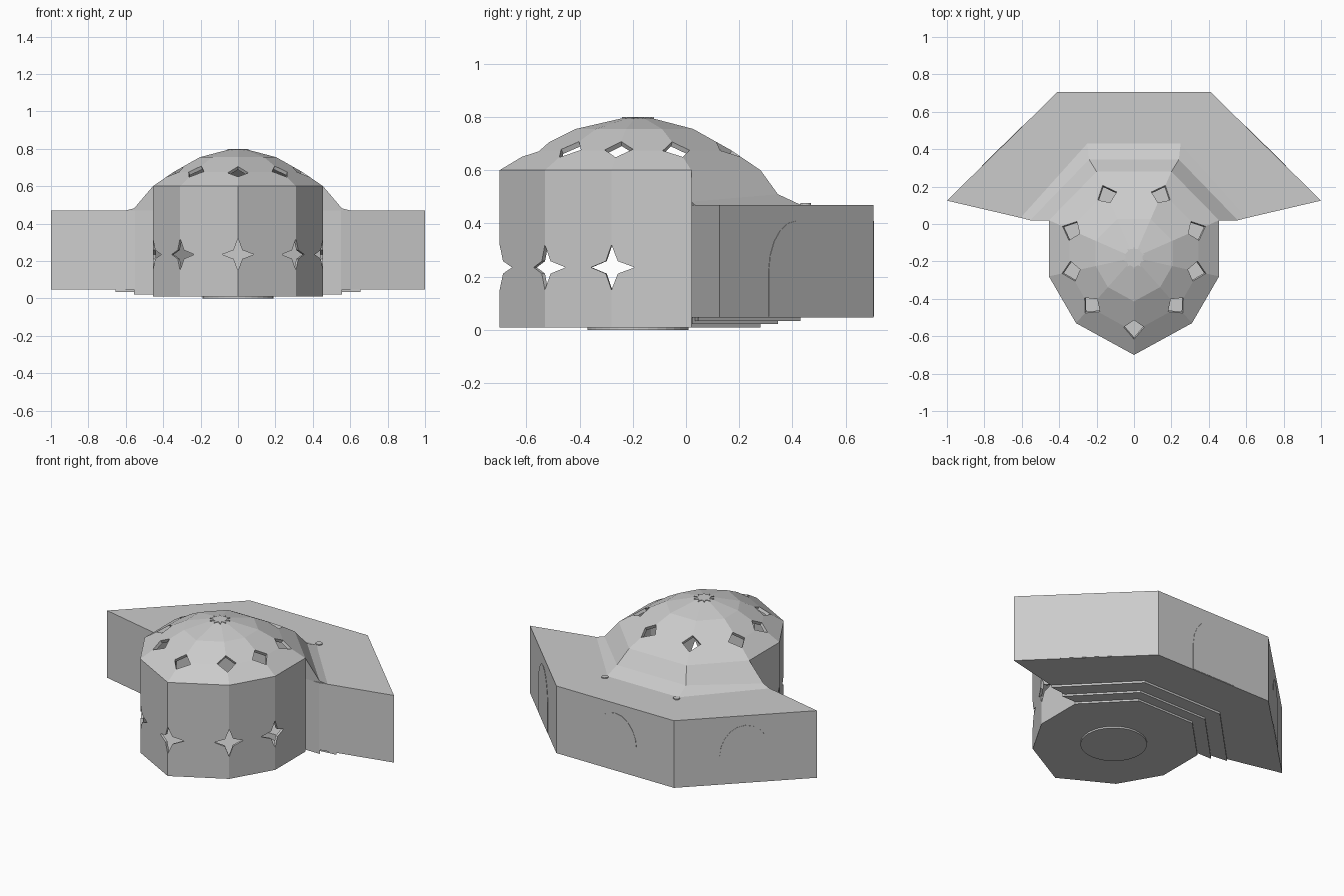
import bpy, bmesh, math
from mathutils import Vector, Matrix

if "Cube" in bpy.data.objects:
    bpy.data.objects.remove(bpy.data.objects["Cube"], do_unlink=True)

stone = bpy.data.materials.new("grey_stone")
stone.use_nodes = True
stone.diffuse_color = (0.6, 0.6, 0.6, 1)
stone.node_tree.nodes["Principled BSDF"].inputs["Base Color"].default_value = (0.6, 0.6, 0.6, 1)

CENTRE = Vector((0, -0.18, 0))


def finish(bm, name):
    bmesh.ops.recalc_face_normals(bm, faces=bm.faces)
    mesh = bpy.data.meshes.new(name)
    bm.to_mesh(mesh)
    bm.free()
    mesh.materials.append(stone)
    obj = bpy.data.objects.new(name, mesh)
    bpy.context.collection.objects.link(obj)
    return obj


def loft(name, sections, closed_path=False):
    """Skin equal-length closed loops and cap both ends."""
    bm = bmesh.new()
    rows = [[bm.verts.new(p) for p in s] for s in sections]
    n = len(rows[0])
    for a, b in zip(rows, rows[1:]):
        for i in range(n):
            j = (i + 1) % n
            bm.faces.new((a[i], a[j], b[j], b[i]))
    bm.faces.new(rows[0])
    bm.faces.new(rows[-1])
    return finish(bm, name)


def prism(name, outline, z0, z1, matrix=Matrix()):
    return loft(name, [[matrix @ Vector((x, y, z)) for x, y in outline] for z in (z0, z1)])


def mirrored(half):
    """Complete a half outline that runs from +x towards the centre line."""
    return half + [(-x, y) for x, y in reversed(half)]


def star(points, outer, inner):
    return [((outer, inner)[k % 2] * math.sin(math.pi * k / points),
             (outer, inner)[k % 2] * math.cos(math.pi * k / points)) for k in range(2 * points)]


def facing(origin, normal):
    """Local z along normal, local y as close to up as possible."""
    z = normal.normalized()
    x = Vector((0, 0, 1)).cross(z).normalized()
    rot = Matrix((x, z.cross(x), z)).transposed().to_4x4()
    return Matrix.Translation(origin) @ rot


# Tower: nine-sided drum with a faceted dome
side = [(0.31, -0.53), (0.455, -0.28), (0.455, 0.02), (0.2, 0.28)]
plan = [(0, -0.70)] + mirrored(side)
rings = [(1, 0.01), (1, 0.6), (0.76, 0.675), (0.45, 0.755), (0.1, 0.797)]
tower = loft("domed_tower", [
    [CENTRE + (Vector((x, y, 0)) - CENTRE) * t + Vector((0, 0, z)) for x, y in plan]
    for t, z in rings])
shell = tower.modifiers.new("wall_thickness", "SOLIDIFY")
shell.thickness = 0.02
shell.offset = -1

# Window cutters: diamonds round the dome, four-pointed stars on the drum corners
cutters = bpy.data.collections.new("window_cutters")
bpy.context.scene.collection.children.link(cutters)
diamond = [(0, 0.065), (0.055, 0.015), (0, -0.05), (-0.055, 0.015)]


def add_cutter(name, outline, origin, normal):
    cut = prism(name, outline, -0.09, 0.09, facing(origin, normal))
    bpy.context.collection.objects.unlink(cut)
    cutters.objects.link(cut)
    cut.hide_render = True
    cut.hide_viewport = True
    cut.display_type = "WIRE"


for x, y in plan:
    out = Vector((x, y, 0)) - CENTRE
    slope = out.normalized() + Vector((0, 0, 1.6))
    add_cutter("dome_window_cutter", diamond, CENTRE + out * 0.75 + Vector((0, 0, 0.672)), slope)
    if y < -0.2:
        add_cutter("star_window_cutter", star(4, 0.085, 0.033), Vector((x, y, 0.235)), out)
cut = tower.modifiers.new("windows", "BOOLEAN")
cut.operand_type = "COLLECTION"
cut.collection = cutters
cut.solver = "EXACT"

# Star ornament on the dome and round plinth under the floor
prism("dome_star", star(10, 0.06, 0.035), 0.793, 0.8, Matrix.Translation(CENTRE))
prism("base_disc", star(16, 0.19, 0.19), 0, 0.02, Matrix.Translation(CENTRE))

# Wings wrapping the back of the tower
outer = [(0.55, 0.02), (1, 0.125), (0.41, 0.705)]
inner = [(-0.195, 0.27), (-0.445, 0.02)]
wing_plan = mirrored(outer) + [(x, y) for x, y in reversed(inner)] + [(-x, y) for x, y in inner]
prism("wings", wing_plan, 0.047, 0.47)

# Stepped footing below the wings
for name, half, z in (("lower_step", [(0.555, 0.022), (0.24, 0.345)], 0.022),
                      ("upper_step", [(0.655, 0.046), (0.28, 0.43)], 0.034)):
    prism(name, mirrored([(0.44, 0.022)] + half), z, 0.06)

# Sloping roof skirt between dome and wings
end = [(0.455, 0.02, 0.6), (0.555, 0.02, 0.482), (0.61, 0.034, 0.468), (0.45, 0.02, 0.46)]
corner = [(0.2, 0.28, 0.6), (0.24, 0.345, 0.51), (0.25, 0.435, 0.468), (0.195, 0.27, 0.46)]
flip = [[(-x, y, z) for x, y, z in s] for s in (corner, end)]
loft("roof_skirt", [end, corner] + flip)

# Arched door plates on the three outer walls
arch = [(-0.15, 0.05), (0.15, 0.05)] + [
    (0.15 * math.cos(math.pi * k / 10), 0.22 + 0.19 * math.sin(math.pi * k / 10)) for k in range(11)]
for name, a, b in (("left_arch", (1, 0.125), (0.41, 0.705)),
                   ("back_arch", (0.41, 0.705), (-0.41, 0.705)),
                   ("right_arch", (-0.41, 0.705), (-1, 0.125))):
    a, b = Vector((*a, 0)), Vector((*b, 0))
    normal = (b - a).cross(Vector((0, 0, 1)))
    prism(name, arch, -0.004, 0.002, facing((a + b) / 2, normal))

# Small roof studs at the skirt corners
for s in (1, -1):
    prism("roof_stud", star(6, 0.02, 0.02), 0.46, 0.476, Matrix.Translation((0.25 * s, 0.45, 0)))
